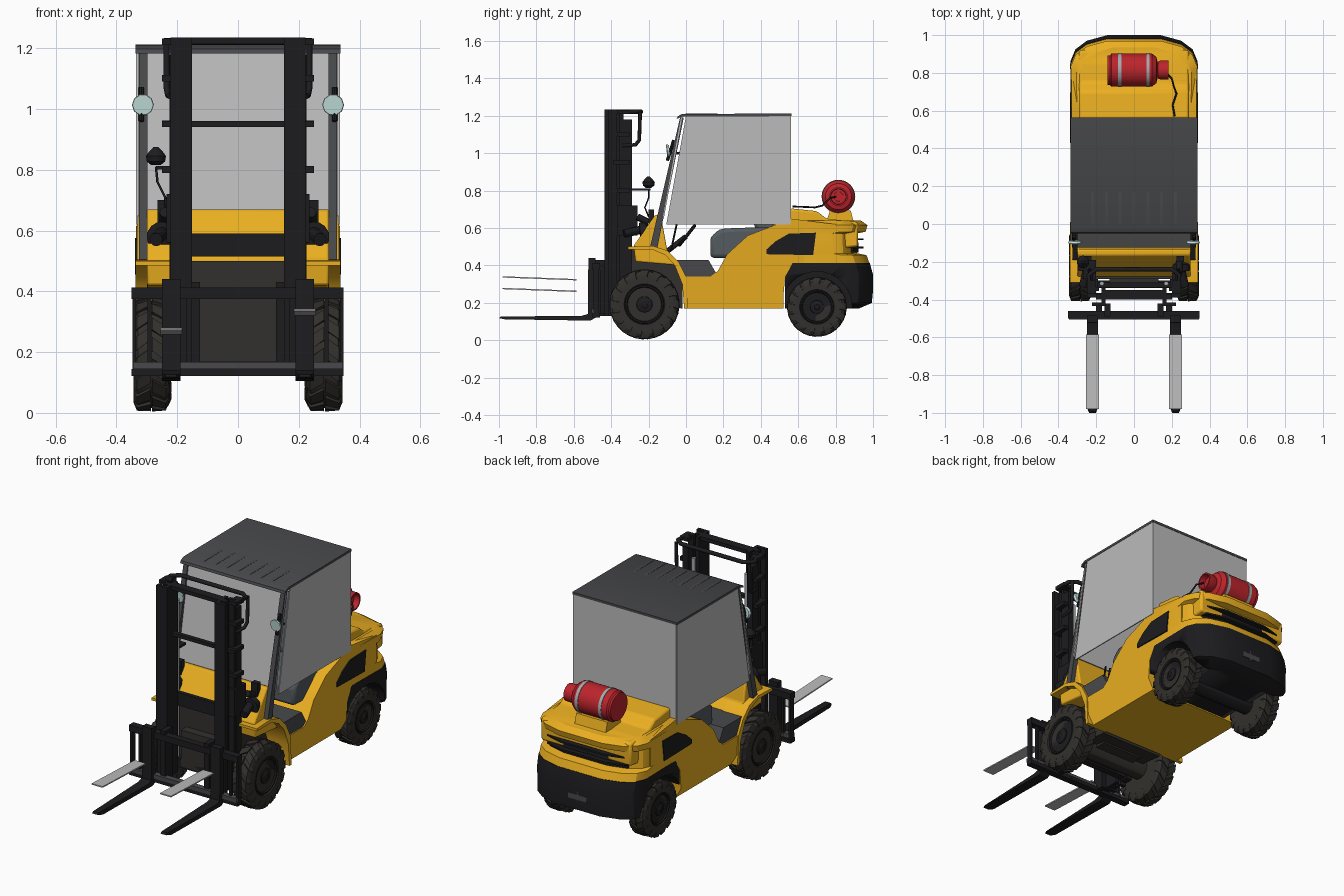
import bpy, bmesh
from math import sin, cos, pi, radians
from mathutils import Vector

if "Cube" in bpy.data.objects:
    bpy.data.objects.remove(bpy.data.objects["Cube"])


def mat(name, *rgb):
    m = bpy.data.materials.new(name)
    m.diffuse_color = (*rgb, 1)
    m.use_nodes = True
    m.node_tree.nodes["Principled BSDF"].inputs["Base Color"].default_value = m.diffuse_color
    return m


YELLOW = mat("yellow_paint", .83, .43, .015)
BLACK = mat("black_steel", .012, .012, .014)
RUBBER = mat("rubber", .032, .030, .026)
DARK = mat("dark_grey", .065, .066, .07)
SEAT = mat("seat_grey", .09, .105, .115)
RED = mat("red_paint", .5, .018, .025)
TEAL = mat("mirror_glass", .55, .75, .72)
STEEL = mat("steel", .38, .4, .42)
PANEL = mat("panel_grey", .5, .5, .5)


def build(name, lofts, m=None, bevel=0, angle=30):
    """One object from lofts; each loft is a list of rings of equal length, capped at both ends."""
    bm = bmesh.new()
    for rings in lofts:
        vs = [[bm.verts.new(p) for p in r] for r in rings]
        n = len(vs[0])
        for a, b in zip(vs, vs[1:]):
            for i in range(n):
                bm.faces.new((a[i], a[(i + 1) % n], b[(i + 1) % n], b[i]))
        bm.faces.new(vs[0])
        bm.faces.new(vs[-1])
    bmesh.ops.recalc_face_normals(bm, faces=bm.faces)
    me = bpy.data.meshes.new(name)
    bm.to_mesh(me)
    bm.free()
    ob = bpy.data.objects.new(name, me)
    bpy.context.collection.objects.link(ob)
    if m:
        me.materials.append(m)
    if bevel:
        md = ob.modifiers.new("bevel", 'BEVEL')
        md.width, md.segments, md.limit_method = bevel, 2, 'ANGLE'
    bpy.ops.object.select_all(action='DESELECT')
    ob.select_set(True)
    bpy.context.view_layer.objects.active = ob
    bpy.ops.object.shade_smooth_by_angle(angle=radians(angle))
    return ob


def prism(yz, x0, x1):
    return [[(x, y, z) for y, z in yz] for x in (x0, x1)]


def box(x0, x1, y0, y1, z0, z1):
    return prism([(y0, z0), (y1, z0), (y1, z1), (y0, z1)], x0, x1)


def turned(p, d, prof, n=24):
    """Solid of revolution from p along d, profile of (distance, radius)."""
    q = Vector(d).to_track_quat('Z', 'Y')
    return [[Vector(p) + q @ Vector((r * cos(2 * pi * i / n), r * sin(2 * pi * i / n), h)) for i in range(n)]
            for h, r in prof]


def rod(a, b, r, n=12):
    d = Vector(b) - Vector(a)
    return turned(a, d, [(0, r), (d.length, r)], n)


def tube(name, pts, r, m):
    cu = bpy.data.curves.new(name, 'CURVE')
    cu.dimensions, cu.bevel_depth, cu.bevel_resolution = '3D', r, 2
    sp = cu.splines.new('POLY')
    sp.points.add(len(pts) - 1)
    for q, p in zip(sp.points, pts):
        q.co = (*p, 1)
    cu.materials.append(m)
    ob = bpy.data.objects.new(name, cu)
    bpy.context.collection.objects.link(ob)
    bpy.ops.object.select_all(action='DESELECT')
    ob.select_set(True)
    bpy.context.view_layer.objects.active = ob
    bpy.ops.object.convert(target='MESH')


def plan(z, dy, inset=0, y0=.5):
    """Rounded rear outline of the counterweight at height z."""
    half = [(.33, y0), (.335, .86), (.31, .92), (.25, .965), (.14, .995)]
    h = [(x - inset, y + (dy if y > .8 else 0), z) for x, y in half]
    return h + [(-x, y, zz) for x, y, zz in reversed(h)]


def rear(z, dy):
    h = [(.27, .8, z), (.25, .965 + dy, z), (.14, .995 + dy, z)]
    return h + [(-x, y, zz) for x, y, zz in reversed(h)]


# Wheels: tyre, staggered lugs, rim and bolts
def wheel(name, s, x, y, z, R, w):
    c, d = (s * x, y, z), (s, 0, 0)
    lofts = [turned(c, d, [(-w, .5 * R), (-w, .85 * R), (-.8 * w, .94 * R), (.8 * w, .94 * R), (w, .85 * R),
                           (w, .58 * R), (.8 * w, .55 * R)], 40)]
    sec = [(.03, .9), (.03, 1), (.85, .985), (1.05, .84), (1.03, .72), (.85, .78)]
    for k in range(32):
        side = 1 if k % 2 else -1
        rings = []
        for da in (-.125, .125):
            ring = []
            for px, pr in sec:
                a = 2 * pi * k / 32 + da + .22 * px
                ring.append((c[0] + side * px * w, y + pr * R * cos(a), z + pr * R * sin(a)))
            rings.append(ring)
        lofts.append(rings)
    build(name + "_tyre", lofts, RUBBER)
    rim = [turned(c, d, [(.8 * w, .57 * R), (.95 * w, .54 * R), (.95 * w, .5 * R), (.6 * w, .45 * R), (.55 * w, .25 * R),
                         (.9 * w, .22 * R), (.95 * w, .12 * R), (1.05 * w, .08 * R)], 32)]
    for k in range(8):
        a = k * pi / 4
        rim.append(turned((c[0], y + .35 * R * cos(a), z + .35 * R * sin(a)), d, [(.5 * w, .045 * R), (.75 * w, .045 * R)], 8))
    build(name + "_rim", rim, BLACK)


for s, n in ((-1, "left"), (1, "right")):
    wheel("front_" + n, s, .285, -.222, .192, .188, .056)
    wheel("rear_" + n, s, .275, .70, .178, .16, .053)

# Middle body with tapered sill
body = build("middle_body", [prism([(0, .17), (.52, .17), (.52, .23), (.53, .34), (.57, .41), (.8, .41), (.8, .62), (.56, .65),
                                    (.46, .61), (.33, .56), (.22, .46), (.17, .37), (.13, .34), (0, .34), (0, .23)], -.332, .332)], YELLOW)
for v in body.data.vertices:
    if v.co.z < .18:
        v.co.x *= .9

# Counterweight: yellow upper, black lower with wheel wells
build("counterweight_upper", [[plan(.40, -.01), plan(.455, -.03), plan(.465, -.08), plan(.57, -.085), plan(.58, -.035),
                               plan(.615, -.025), plan(.64, -.06, .03)]], YELLOW)
low = build("counterweight_lower", [[plan(.17, -.07, .02, .53), plan(.2, 0, 0, .53), plan(.35, .005, 0, .53), plan(.412, -.012, -.003, .57)]], BLACK)
cut = build("wheel_well_cutter", [rod((s * .2, .70, .18), (s * .45, .70, .18), .187, 32) for s in (-1, 1)])
cut.hide_render = True
md = low.modifiers.new("wells", 'BOOLEAN')
md.object, md.solver = cut, 'EXACT'
bpy.context.view_layer.objects.active = low
bpy.ops.object.modifier_apply(modifier="wells")
bpy.data.objects.remove(cut)
build("rear_grille", [[rear(.468, -.072), rear(.572, -.076)]] + [[rear(z, -.045), rear(z + .01, -.045)] for z in (.49, .535)], BLACK)
build("tow_pin", [box(-.06, .06, .98, 1.0, .26, .29), rod((0, .992, .25), (0, .992, .31), .008)], DARK)
build("engine_hood", [prism([(.45, .45), (.45, .6), (.56, .705), (.7, .69), (.75, .65), (.92, .632), (.92, .5)], -.29, .29)], YELLOW, .012)
vent = [(.43, .46), (.68, .455), (.695, .575), (.55, .57), (.48, .53), (.43, .485)]
build("side_vents", [prism(vent, s * .32, s * .339) for s in (-1, 1)], BLACK)

# Front fenders, cowl and axle
fender = [(-.31, .50), (-.18, .505), (-.1, .48), (-.04, .42), (.0, .34), (.01, .17), (-.01, .17), (-.02, .3),
          (-.06, .4), (-.11, .455), (-.18, .485), (-.31, .485)]
build("front_fenders", [prism(fender, s * .2, s * .338) for s in (-1, 1)], YELLOW)
build("front_cowl", [prism([(-.27, .42), (-.28, .505), (-.165, .67), (-.135, .67), (-.1, .48), (-.03, .4)], -.3, .3)], YELLOW, .008)
build("front_bulkhead", [prism([(-.29, .2), (-.29, .5), (-.18, .48), (-.02, .4), (-.02, .17)], -.2, .2)], RUBBER)
build("front_axle", [rod((-.25, -.222, .19), (.25, -.222, .19), .06), box(-.13, .13, -.34, -.1, .17, .38)], RUBBER)
build("rear_axle", [rod((-.25, .70, .18), (.25, .70, .18), .05)], BLACK)

# Driver's place
build("floor_step", [prism([(-.13, .48), (-.06, .43), (.12, .43), (.16, .36), (.13, .335), (.0, .335), (-.03, .4)], -.325, .325)], DARK)
build("seat", [prism([(.13, .44), (.13, .55), (.18, .595), (.26, .6), (.45, .605), (.45, .44)], -.27, .27),
               prism([(.38, .58), (.36, .62), (.42, .92), (.47, .92), (.48, .58)], -.15, .15)], SEAT, .02)
build("steering_column", [rod((0, -.12, .46), (0, .0, .555), .014)], BLACK)
bpy.ops.mesh.primitive_torus_add(location=(0, .005, .56), rotation=(radians(52), 0, 0), major_radius=.065, minor_radius=.009,
                                 major_segments=28, minor_segments=8)
wh = bpy.context.object
wh.name = "steering_wheel"
wh.data.materials.append(BLACK)
build("levers", [rod((x, -.08, .48), (x, -.05, .62), .005, 8) for x in (.1, .13, .16)], BLACK)

# Cab panels, pillars and roof
side = [(-.105, .62), (0, 1.2), (.56, 1.2), (.56, .62)]
build("cab_panels", [prism(side, s * .329, s * .335) for s in (-1, 1)] + [
    box(-.33, .33, .555, .561, .6, 1.2),
    prism([(-.125, .65), (-.025, 1.2), (-.019, 1.2), (-.119, .65)], -.329, .329)], PANEL)
build("front_pillars", [prism([(-.195, .485), (-.155, .485), (-.012, 1.19), (-.032, 1.19)], s * .298, s * .326) for s in (-1, 1)], DARK)
build("roof", [prism([(-.05, 1.183), (-.045, 1.197), (-.02, 1.21), (.563, 1.212), (.563, 1.198), (-.02, 1.196)], -.337, .337)], DARK)
build("roof_ribs", [prism([(-.02, 1.205), (.0, 1.212), (.17, 1.211)], x - .008, x + .008) for x in [.073 * k for k in range(-3, 4)]], DARK)

# Mirrors and front lamps
for s, n in ((-1, "left"), (1, "right")):
    build(n + "_mirror", [turned((s * .313, -.088, 1.015), (0, -1, -.12), [(0, .03), (.012, .036), (.016, .034)], 10)], TEAL)
    build(n + "_mirror_arm", [rod((s * .318, -.1, .96), (s * .318, -.065, 1.07), .009, 8), rod((s * .318, -.03, 1.0), (s * .318, -.085, 1.0), .006, 8)], BLACK)
    build(n + "_headlamp", [turned((s * .25, -.19, .585), (0, -1, -.1), [(0, .02), (.02, .045), (.055, .05), (.058, .035)], 16),
                            box(s * .225, s * .265, -.2, -.17, .54, .7), rod((s * .24, -.2, .63), (s * .24, -.26, .66), .018)], BLACK)
build("warning_lamp", [turned((-.27, -.2, .815), (0, 0, 1), [(0, .015), (.012, .03), (.03, .033), (.045, .022), (.06, .008)], 16),
                       box(-.27, -.2, -.29, -.19, .8, .812)], BLACK)
tube("lamp_wire", [(-.27, -.2, .81), (-.265, -.2, .76), (-.24, -.22, .71), (-.235, -.2, .66)], .004, BLACK)

# Mast: nested rails, rods, cross members and top hoop
rails = []
for s in (-1, 1):
    rails += [box(s * .152, s * .172, -.435, -.335, .13, 1.235), box(s * .172, s * .2, -.4, -.37, .13, 1.235),
              box(s * .172, s * .222, -.435, -.415, .13, 1.235), box(s * .185, s * .222, -.355, -.335, .13, 1.235),
              box(s * .19, s * .225, -.335, -.29, .15, 1.18)]
    rails += [box(s * .2, s * .25, -.37, -.3, z, z + .022) for z in (.79, .94, 1.09, 1.21)]
    rails += [box(s * .2, s * .235, -.37, -.26, .56, .72), rod((s * .27, -.33, .57), (s * .24, -.2, .6), .022)]
build("mast_rails", rails, BLACK)
build("lift_rods", [rod((s * .17, -.315, .2), (s * .17, -.315, 1.12), .012) for s in (-1, 1)], STEEL)
build("mast_cross_members", [box(-.25, .25, -.39, -.365, .94, .96), box(-.2, .2, -.335, -.31, .515, .59),
                             box(-.16, .16, -.4, -.35, 1.213, 1.235), box(-.2, .2, -.34, -.3, .16, .21)], BLACK)
tube("mast_hoop", [(-.235, -.34, 1.222), (-.24, -.27, 1.222), (-.2, -.24, 1.222), (.2, -.24, 1.222), (.24, -.27, 1.222), (.235, -.34, 1.222)], .012, BLACK)
for s in (-1, 1):
    tube("hoop_brace", [(s * .235, -.245, 1.22), (s * .235, -.25, 1.07), (s * .23, -.27, 1.045), (s * .22, -.34, 1.04)], .01, BLACK)

# Carriage
car = [box(-.35, .347, -.5, -.46, .375, .412), box(-.35, .347, -.5, -.46, .122, .145)]
for s in (-1, 1):
    car += [box(s * .335, s * .347, -.495, -.465, .13, .4), box(s * .125, s * .155, -.49, -.42, .13, .43),
            box(s * .17, s * .2, -.46, -.42, .14, .4), box(s * .285, s * .298, -.49, -.47, .13, .4)]
build("fork_carriage", car, BLACK)
build("carriage_lower_rail", [box(-.345, .345, -.505, -.47, .145, .168)], DARK)

# Forks and loose plates above them
fork = [(-1, .118), (-.99, .127), (-.56, .13), (-.525, .14), (-.522, .44), (-.485, .44), (-.485, .12), (-.51, .105), (-.97, .112)]
fks = build("forks", [prism(fork, s * .19, s * .25) for s in (-1, 1)], BLACK)
for v in fks.data.vertices:
    if v.co.y < -.98:
        v.co.x += (.012 if abs(v.co.x) < .22 else -.012) * (1 if v.co.x > 0 else -1)
build("fork_plates", [prism([(-.98, z + .015), (-.98, z + .022), (-.585, z + .007), (-.585, z)], x - .035, x + .035)
                      for x, z in ((.22, .32), (-.22, .258))], PANEL)

# Gas cylinder with straps, collar, cradle and hose
build("gas_cylinder", [turned((-.14, .815, .768), (1, 0, 0), [(0, .06), (0, .078), (.012, .078), (.02, .087), (.235, .087), (.258, .07),
                                                            (.268, .03), (.29, .025)], 32)], RED)
build("cylinder_collar", [turned((.128, .815, .768), (1, 0, 0), [(0, .045), (.012, .05), (.055, .05), (.055, .042), (.02, .04)], 24)], RED)
build("cylinder_straps", [turned((x, .815, .768), (1, 0, 0), [(0, .09), (.018, .09)], 32) for x in (-.085, .065)], STEEL)
build("cylinder_cradle", [prism([(.75, .63), (.9, .62), (.88, .695), (.77, .695)], -.11, .09)], YELLOW)
tube("gas_hose", [(.17, .8, .768), (.2, .77, .76), (.21, .73, .72), (.225, .69, .71), (.205, .63, .713), (.215, .57, .715)], .005, BLACK)
